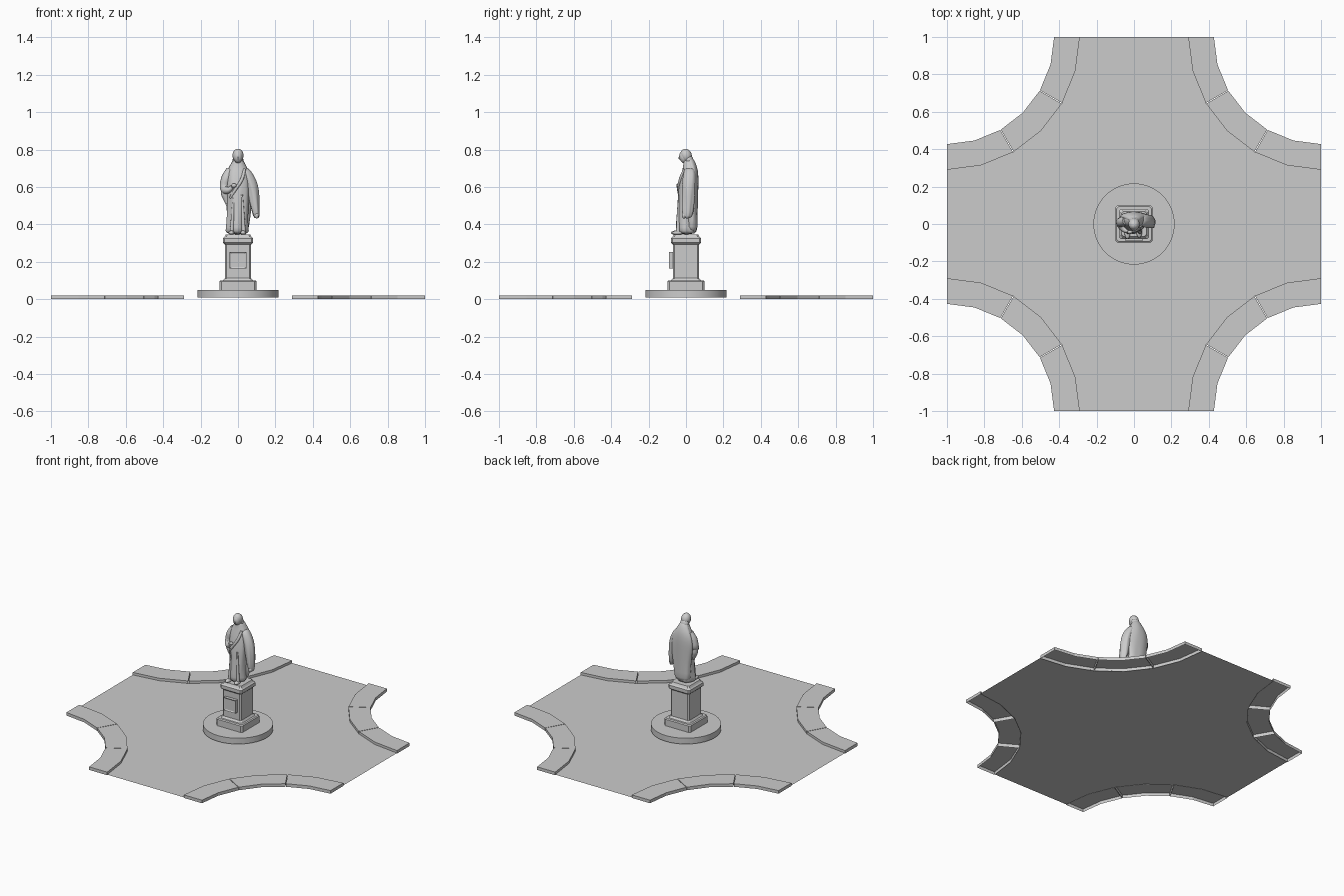
import bpy, bmesh, math
from math import sin, cos, pi, radians
from mathutils import Vector, Matrix

if "Cube" in bpy.data.objects:
    bpy.data.objects.remove(bpy.data.objects["Cube"])

stone = bpy.data.materials.new("grey_stone")
stone.use_nodes = True
GREY = (0.6, 0.6, 0.6, 1)
stone.diffuse_color = GREY
stone.node_tree.nodes["Principled BSDF"].inputs["Base Color"].default_value = GREY


def finish(name, bm, smooth=False, subdiv=0, recalc=True):
    if recalc:
        bmesh.ops.recalc_face_normals(bm, faces=bm.faces)
    me = bpy.data.meshes.new(name)
    bm.to_mesh(me)
    bm.free()
    me.materials.append(stone)
    ob = bpy.data.objects.new(name, me)
    bpy.context.collection.objects.link(ob)
    if subdiv:
        mod = ob.modifiers.new("subdivision", "SUBSURF")
        mod.levels = mod.render_levels = subdiv
    if smooth:
        for p in me.polygons:
            p.use_smooth = True
    return ob


def skin_rings(bm, rings, cap_bottom=True):
    loops = [[bm.verts.new(p) for p in r] for r in rings]
    n = len(loops[0])
    for a, b in zip(loops, loops[1:]):
        for i in range(n):
            bm.faces.new((a[i], a[(i + 1) % n], b[(i + 1) % n], b[i]))
    bm.faces.new(loops[-1])
    if cap_bottom:
        bm.faces.new(loops[0][::-1])


def square_stack(name, levels, corner):
    """Square tower with clipped corners from (z, half width) levels."""
    bm = bmesh.new()
    rings = []
    for z, h in levels:
        c = h - corner
        rings.append([(x, y, z) for x, y in ((h, -c), (h, c), (c, h), (-c, h),
                                             (-h, c), (-h, -c), (-c, -h), (c, -h))])
    skin_rings(bm, rings)
    return finish(name, bm)


def cloth(name, levels, folds, depth, twist=0.0, seg=40):
    """Draped form through (z, cx, cy, rx, ry) levels, with rippling folds."""
    bm = bmesh.new()
    rings = []
    z0, z1 = levels[0][0], levels[-1][0]
    for z, cx, cy, rx, ry in levels:
        fade = 1 - 0.8 * (z - z0) / (z1 - z0)
        ring = []
        for i in range(seg):
            t = 2 * pi * i / seg
            k = 1 + depth * fade * (sin(folds * t + twist * z) + 0.5 * sin((folds + 4) * t - twist * z))
            ring.append((cx + rx * k * cos(t), cy + ry * k * sin(t), z))
        rings.append(ring)
    skin_rings(bm, rings)
    return finish(name, bm, True, 1)


def limb(name, points):
    """Round tapered tube through (x, y, z, radius) points."""
    cu = bpy.data.curves.new(name, "CURVE")
    cu.dimensions = "3D"
    cu.bevel_depth = 1
    cu.bevel_resolution = 3
    cu.resolution_u = 6
    cu.use_fill_caps = True
    sp = cu.splines.new("BEZIER")
    sp.bezier_points.add(len(points) - 1)
    for bp, (x, y, z, r) in zip(sp.bezier_points, points):
        bp.co = (x, y, z)
        bp.radius = r
        bp.handle_left_type = bp.handle_right_type = "AUTO"
    cu.materials.append(stone)
    ob = bpy.data.objects.new(name, cu)
    bpy.context.collection.objects.link(ob)
    return ob


def ball(name, loc, size, tilt=0):
    bm = bmesh.new()
    m = Matrix.Translation(loc) @ Matrix.Rotation(radians(tilt), 4, "X") @ Matrix.Diagonal((*size, 1))
    bmesh.ops.create_uvsphere(bm, u_segments=20, v_segments=12, radius=1, matrix=m)
    return finish(name, bm, True)


# Paved ground with four quarter-round bites
R_IN, R_OUT, STEPS = 0.71, 0.573, 6


def arc_point(quarter, angle, r, z):
    p = Vector((1 - r * cos(angle), 1 - r * sin(angle), z))
    return Matrix.Rotation(quarter * pi / 2, 3, "Z") @ p


bm = bmesh.new()
outline = []
for q in range(4):
    for i in reversed(range(STEPS + 1)):
        outline.append(bm.verts.new(arc_point(q, pi / 2 * i / STEPS, R_IN, 0.004)))
bm.faces.new(outline)
bmesh.ops.triangulate(bm, faces=bm.faces)
finish("paved_ground", bm, recalc=False)

# Kerbs: three open-bottomed stones round every bite
KERB_TOP, GAP = 0.021, 0.003
for q in range(4):
    for s in range(3):
        bm = bmesh.new()
        a0 = radians(30 * s) + (GAP if s > 0 else 0)
        a1 = radians(30 * (s + 1)) - (GAP if s < 2 else 0)
        angles = (a0, (a0 + a1) / 2, a1)
        plan = [(a, R_IN) for a in angles] + [(a, R_OUT) for a in reversed(angles)]
        skin_rings(bm, [[arc_point(q, a, r, z) for a, r in plan] for z in (0, KERB_TOP)],
                   cap_bottom=False)
        finish(f"kerb_{q + 1}_{s + 1}", bm)

# Round step
bm = bmesh.new()
bmesh.ops.create_cone(bm, cap_ends=True, segments=64, radius1=0.217, radius2=0.217,
                      depth=0.04, matrix=Matrix.Translation((0, 0, 0.03)))
step = finish("round_step", bm)
bpy.context.view_layer.objects.active = step
step.select_set(True)
bpy.ops.object.shade_smooth_by_angle()

# Pedestal
square_stack("pedestal_plinth", [(0.05, 0.1), (0.094, 0.1), (0.1, 0.094), (0.1, 0.08), (0.113, 0.07)], 0.012)
square_stack("pedestal_shaft", [(0.1, 0.07), (0.3, 0.07)], 0.009)
square_stack("pedestal_cornice", [(0.29, 0.068), (0.302, 0.081), (0.325, 0.081), (0.332, 0.073),
                                  (0.345, 0.066)], 0.01)

# Framed plaque on the front
bm = bmesh.new()
bmesh.ops.create_cube(bm, size=1, matrix=Matrix.Translation((0, -0.079, 0.208))
                      @ Matrix.Diagonal((0.09, 0.024, 0.088, 1)))
bm.normal_update()
front = [f for f in bm.faces if f.normal.y < -0.9]
bmesh.ops.inset_region(bm, faces=front, thickness=0.012, depth=0)
bmesh.ops.translate(bm, verts=front[0].verts, vec=(0, 0.005, 0))
finish("pedestal_plaque", bm)

# Statue: long robe
cloth("robe", [
    (0.345, -0.004, 0.004, 0.066, 0.056), (0.38, -0.004, 0.003, 0.058, 0.055),
    (0.44, -0.002, 0.003, 0.056, 0.052), (0.5, 0, 0.006, 0.058, 0.051),
    (0.56, 0, 0.008, 0.062, 0.052), (0.62, -0.002, 0.013, 0.064, 0.049),
    (0.67, -0.002, 0.018, 0.062, 0.044), (0.7, 0, 0.02, 0.052, 0.038),
    (0.725, 0, 0.018, 0.036, 0.031), (0.75, 0, 0.012, 0.025, 0.025)], 5, 0.05, 9)

# Cloak over the back, and its fall from the left arm
cloth("cloak_back", [
    (0.35, 0, 0.033, 0.058, 0.03), (0.42, 0.004, 0.034, 0.06, 0.028),
    (0.5, 0.006, 0.036, 0.068, 0.027), (0.58, 0.002, 0.038, 0.076, 0.027),
    (0.64, -0.002, 0.04, 0.073, 0.027), (0.69, -0.002, 0.038, 0.058, 0.026),
    (0.725, 0, 0.03, 0.036, 0.023), (0.76, 0, 0.018, 0.022, 0.017)], 4, 0.04, 12)
cloth("cloak_left_fall", [
    (0.43, 0.1, 0.006, 0.013, 0.02), (0.46, 0.096, 0.008, 0.02, 0.03),
    (0.52, 0.088, 0.012, 0.027, 0.034), (0.58, 0.08, 0.014, 0.033, 0.035),
    (0.63, 0.067, 0.016, 0.034, 0.035), (0.67, 0.05, 0.019, 0.031, 0.033),
    (0.705, 0.032, 0.02, 0.023, 0.026)], 5, 0.06, 15)

# Arms and hands
limb("right_arm", [(-0.04, 0.018, 0.69, 0.024), (-0.063, 0.012, 0.645, 0.027),
                   (-0.071, 0.002, 0.59, 0.024), (-0.055, -0.025, 0.582, 0.018),
                   (-0.03, -0.04, 0.6, 0.011)])
ball("right_hand", (-0.022, -0.043, 0.608), (0.014, 0.009, 0.011))
limb("right_sleeve", [(-0.074, 0.005, 0.61, 0.019), (-0.068, 0.004, 0.56, 0.022),
                      (-0.055, 0.002, 0.51, 0.012)])
ball("left_hand", (0.1, -0.01, 0.447), (0.011, 0.012, 0.016))

# Robe folds falling across the front
limb("chest_fold", [(0.035, -0.008, 0.695, 0.008), (0.02, -0.03, 0.64, 0.009),
                    (-0.018, -0.039, 0.58, 0.008), (-0.042, -0.03, 0.54, 0.006)])
for i, x in enumerate((-0.028, 0.026)):
    limb(f"skirt_fold_{i + 1}", [(x * 0.8, -0.036, 0.56, 0.005), (x, -0.041, 0.46, 0.008),
                                 (x * 1.2, -0.043, 0.352, 0.011)])

# Bowed head with close hair
ball("face", (0, -0.012, 0.76), (0.024, 0.024, 0.033), 12)
ball("hair", (0, 0, 0.768), (0.03, 0.031, 0.037), 20)
ball("hair_back", (0, 0.016, 0.742), (0.029, 0.024, 0.035), 15)
ball("nose", (0, -0.035, 0.754), (0.004, 0.005, 0.008))

# Feet
for side, x, y in (("right", -0.035, -0.052), ("left", 0.028, -0.045)):
    ball(f"{side}_foot", (x, y, 0.355), (0.015, 0.028, 0.012))
